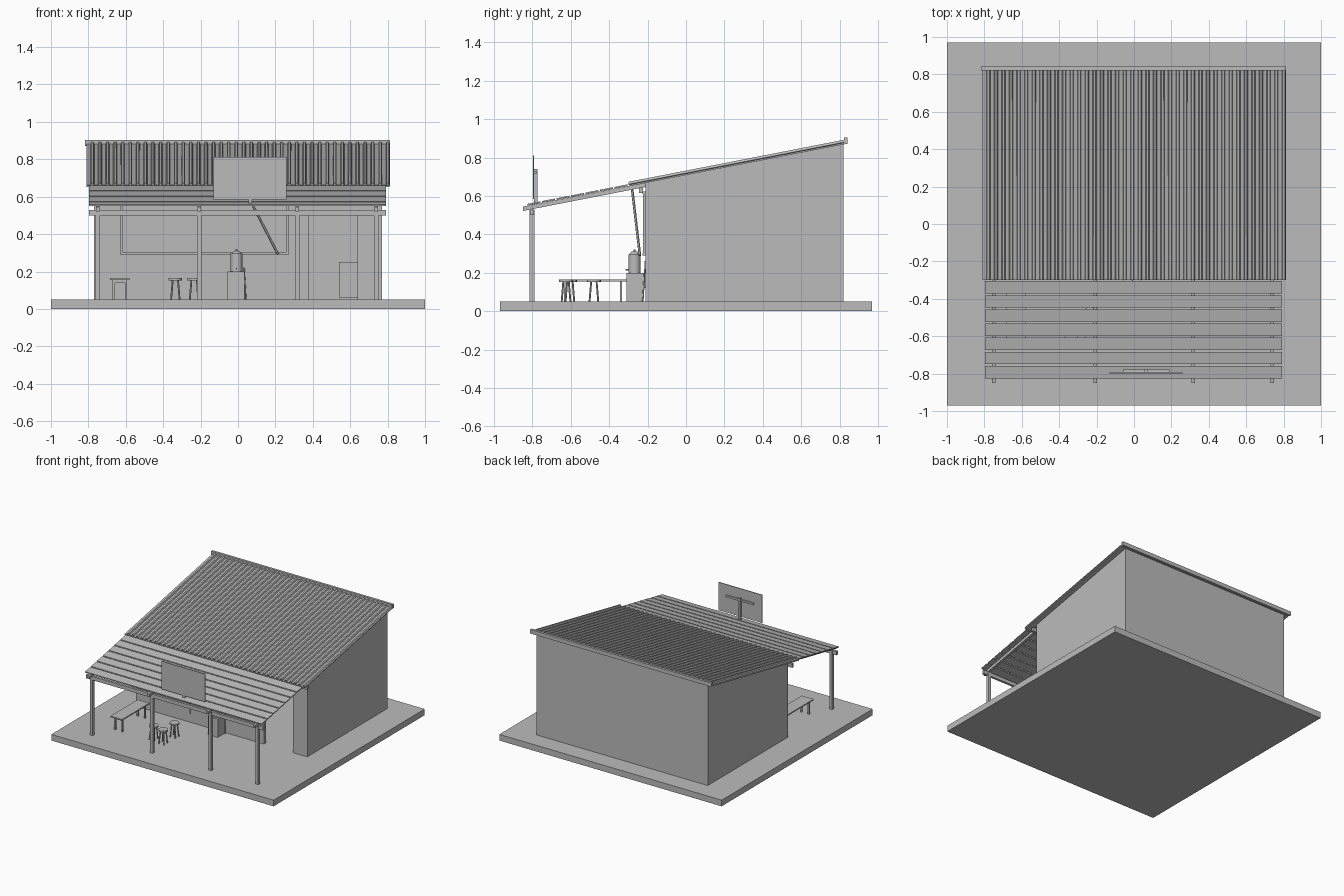
import bpy, bmesh, math
from mathutils import Vector

if "Cube" in bpy.data.objects:
    bpy.data.objects.remove(bpy.data.objects["Cube"])

grey = bpy.data.materials.new("plain_grey")
grey.use_nodes = True
grey.diffuse_color = (0.5, 0.5, 0.5, 1)
grey.node_tree.nodes["Principled BSDF"].inputs["Base Color"].default_value = (0.5, 0.5, 0.5, 1)

SLOPE = 0.195


def finish(name, bm):
    bmesh.ops.recalc_face_normals(bm, faces=bm.faces)
    mesh = bpy.data.meshes.new(name)
    bm.to_mesh(mesh)
    bm.free()
    mesh.materials.append(grey)
    obj = bpy.data.objects.new(name, mesh)
    bpy.context.collection.objects.link(obj)
    return obj


def box(name, x0, x1, y0, y1, z0, z1):
    bm = bmesh.new()
    bmesh.ops.create_cube(bm, size=1)
    for v in bm.verts:
        v.co = ((x0 + x1) / 2 + v.co.x * (x1 - x0),
                (y0 + y1) / 2 + v.co.y * (y1 - y0),
                (z0 + z1) / 2 + v.co.z * (z1 - z0))
    return finish(name, bm)


def side_prism(name, x0, x1, profile):
    """Extrude a (y, z) outline along x."""
    bm = bmesh.new()
    face = bm.faces.new([bm.verts.new((x0, y, z)) for y, z in profile])
    ext = bmesh.ops.extrude_face_region(bm, geom=[face])["geom"]
    moved = [g for g in ext if isinstance(g, bmesh.types.BMVert)]
    bmesh.ops.translate(bm, verts=moved, vec=(x1 - x0, 0, 0))
    return finish(name, bm)


def sloped(name, x0, x1, y0, y1, z0, thick):
    """Slab that rises with the roof pitch from z0 at y0."""
    z1 = z0 + SLOPE * (y1 - y0)
    return side_prism(name, x0, x1, [(y0, z0), (y1, z1), (y1, z1 + thick), (y0, z0 + thick)])


def rod(name, a, b, r, sides=8, r2=None):
    a, b = Vector(a), Vector(b)
    bm = bmesh.new()
    bmesh.ops.create_cone(bm, cap_ends=True, segments=sides, radius1=r,
                          radius2=r if r2 is None else r2, depth=(b - a).length)
    turn = (b - a).to_track_quat('Z', 'Y')
    for v in bm.verts:
        v.co = turn @ v.co + (a + b) / 2
    return finish(name, bm)


# Ground slab
box("ground_slab", -1, 1, -0.97, 0.97, 0, 0.05)

# Side and back walls under the pitched roof
def wall_top(y):
    return 0.655 + SLOPE * (y + 0.3)

for side, x in (("right", -0.77), ("left", 0.74)):
    side_prism(side + "_wall", x, x + 0.03, [
        (-0.21, 0.05), (0.82, 0.05), (0.82, wall_top(0.82)), (-0.21, wall_top(-0.21))])
box("back_wall", -0.74, 0.74, 0.79, 0.82, 0.05, wall_top(0.79))

# Front wall pieces around the serving hatch and doorway
for part, x0, x1, z0, z1 in (
        ("right_end", -0.77, -0.62, 0.05, 0.67), ("below_hatch", -0.62, 0.26, 0.05, 0.30),
        ("above_hatch", -0.62, 0.26, 0.61, 0.67), ("between", 0.26, 0.38, 0.05, 0.67),
        ("above_door", 0.38, 0.64, 0.52, 0.67), ("left_end", 0.64, 0.77, 0.05, 0.67)):
    box("front_wall_" + part, x0, x1, -0.21, -0.18, z0, z1)

# Hatch frame, sill and prop
for i, x in enumerate((-0.632, 0.257)):
    box(f"hatch_frame_side_{i}", x, x + 0.015, -0.225, -0.175, 0.29, 0.62)
for i, z in enumerate((0.29, 0.61)):
    box(f"hatch_frame_rail_{i}", -0.632, 0.272, -0.227, -0.175, z, z + 0.014)
rod("hatch_prop", (0.215, -0.24, 0.29), (0.04, -0.28, 0.63), 0.007, 6)

# Notice board and indoor cabinet
box("notice_board", -0.45, -0.28, -0.217, -0.21, 0.12, 0.26)
box("indoor_cabinet", 0.54, 0.70, 0.0, 0.2, 0.06, 0.25)

# Corrugated main roof: one ribbed profile swept up the slope
bm = bmesh.new()
pitch, count, left = 0.0405, 40, -0.81
outline = []
for i in range(count):
    for offset, lift in ((0, 0), (0.55, 0), (0.65, 1), (0.9, 1)):
        outline.append((left + (i + offset) * pitch, lift * 0.012))
outline.append((left + count * pitch, 0))
rows = []
for y in (-0.3, 0.83):
    z = 0.66 + SLOPE * (y + 0.3)
    rows.append([bm.verts.new((x, y, z + h)) for x, h in outline])
for i in range(len(outline) - 1):
    bm.faces.new((rows[0][i], rows[0][i + 1], rows[1][i + 1], rows[1][i]))
roof = finish("corrugated_roof", bm)
solid = roof.modifiers.new("thickness", 'SOLIDIFY')
solid.thickness = 0.004
solid.offset = 0
sloped("roof_deck", -0.81, 0.81, -0.295, 0.825, 0.651, 0.008)
box("ridge_cap", -0.817, 0.812, 0.822, 0.842, 0.872, 0.904)

# Porch posts, beams and rafters
for i, x in enumerate((-0.75, -0.208, 0.317, 0.74)):
    box(f"porch_post_{i}", x - 0.012, x + 0.012, -0.815, -0.79, 0.05, 0.53)
    sloped(f"porch_rafter_{i}", x - 0.009, x + 0.009, -0.85, -0.21, 0.522, 0.023)
box("porch_front_beam", -0.797, 0.792, -0.812, -0.793, 0.50, 0.53)
box("porch_back_beam", -0.797, 0.792, -0.245, -0.225, 0.615, 0.645)

# Spaced porch roof planks
for i in range(7):
    y = -0.825 + i * 0.0755
    sloped(f"porch_plank_{i}", -0.797, 0.792, y, y + 0.066, 0.551 + SLOPE * (y + 0.825), 0.008)

# Sign with bracket
box("sign_panel", -0.13, 0.26, -0.798, -0.791, 0.585, 0.812)
box("sign_crossbar", -0.06, 0.19, -0.791, -0.779, 0.715, 0.73)
box("sign_pole", 0.055, 0.075, -0.791, -0.775, 0.55, 0.74)

# Bench
box("bench_seat", -0.685, -0.58, -0.66, -0.31, 0.155, 0.165)
for x in (-0.67, -0.605):
    for y in (-0.635, -0.345):
        box("bench_leg", x, x + 0.012, y, y + 0.012, 0.05, 0.155)
for y in (-0.632, -0.342):
    box("bench_brace", -0.67, -0.595, y, y + 0.006, 0.138, 0.155)

# Round stools with splayed legs
for i, (x, y) in enumerate(((-0.235, -0.48), (-0.235, -0.625), (-0.335, -0.605))):
    rod(f"stool_seat_{i}", (x, y, 0.153), (x, y, 0.165), 0.036, 16)
    for k in range(4):
        a = math.pi / 4 + k * math.pi / 2
        c, s = math.cos(a), math.sin(a)
        rod(f"stool_leg_{i}_{k}", (x + 0.032 * c, y + 0.032 * s, 0.05),
            (x + 0.02 * c, y + 0.02 * s, 0.155), 0.005, 6)

# Drinks urn on its stand
box("urn_stand", -0.055, 0.035, -0.31, -0.222, 0.05, 0.2)
rod("urn_body", (-0.008, -0.268, 0.2), (-0.008, -0.268, 0.295), 0.031, 24)
rod("urn_lid", (-0.008, -0.268, 0.295), (-0.008, -0.268, 0.31), 0.031, 24, 0.014)
rod("urn_knob", (-0.008, -0.268, 0.308), (-0.008, -0.268, 0.32), 0.006, 8)
rod("urn_tap", (-0.008, -0.298, 0.215), (-0.008, -0.315, 0.215), 0.004, 6)
rod("leaning_stick", (0.042, -0.225, 0.05), (0.032, -0.215, 0.22), 0.004, 6)

# Smooth the round urn
for name in ("urn_body", "urn_lid"):
    for poly in bpy.data.objects[name].data.polygons:
        poly.use_smooth = len(poly.vertices) == 4
